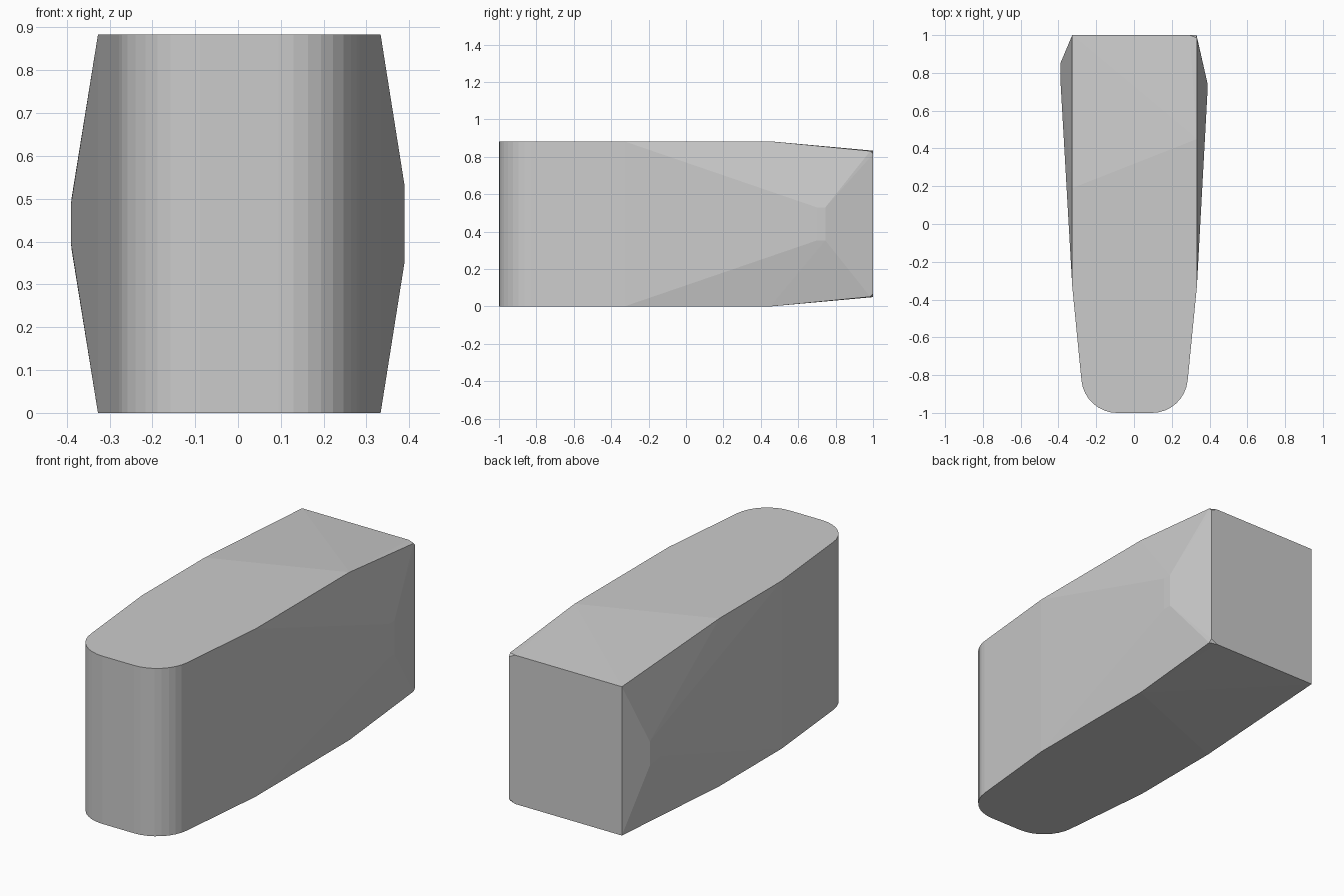
import bpy
import bmesh
import math

cube = bpy.data.objects.get("Cube")
if cube:
    bpy.data.objects.remove(cube, do_unlink=True)

HEIGHT = 0.883
STEPS = 8

# Plain grey
grey = bpy.data.materials.new("plain_grey")
grey.use_nodes = True
colour = (0.6, 0.6, 0.6, 1)
grey.diffuse_color = colour
grey.node_tree.nodes["Principled BSDF"].inputs["Base Color"].default_value = colour

# Corners of the upper half, mirrored below
upper = []

# Rounded nose
for side in (-1, 1):
    for i in range(STEPS + 1):
        a = math.radians(6 + 84 * i / STEPS)
        x = 0.003 + side * (0.092 + 0.19 * math.cos(a))
        upper.append((x, -0.81 - 0.19 * math.sin(a), HEIGHT))

# Tapering sides, up to where the roof starts to slope
upper += [(-0.327, -0.33, HEIGHT), (0.333, -0.33, HEIGHT),
          (-0.327, 0.19, HEIGHT), (0.333, 0.45, HEIGHT)]

# Side bulges
upper += [(-0.39, 0.77, 0.487), (-0.388, 0.855, 0.505),
          (0.389, 0.70, 0.53), (0.389, 0.745, 0.53)]

# Back end, with one clipped corner
upper += [(-0.327, 1, 0.833), (0.295, 1, 0.833),
          (0.331, 1, 0.815), (0.333, 0.985, 0.831)]

# Body as the hull of both halves
bm = bmesh.new()
for x, y, z in upper:
    bm.verts.new((x, y, z))
    bm.verts.new((x, y, HEIGHT - z))
hull = bmesh.ops.convex_hull(bm, input=bm.verts)
loose = {g for g in hull["geom_interior"] + hull["geom_unused"]
         if isinstance(g, bmesh.types.BMVert)}
bmesh.ops.delete(bm, geom=list(loose), context='VERTS')
bmesh.ops.dissolve_limit(bm, angle_limit=math.radians(0.3),
                         verts=bm.verts, edges=bm.edges)
bmesh.ops.recalc_face_normals(bm, faces=bm.faces)

mesh = bpy.data.meshes.new("tapered_body")
bm.to_mesh(mesh)
bm.free()
mesh.materials.append(grey)
body = bpy.data.objects.new("tapered_body", mesh)
bpy.context.collection.objects.link(body)
